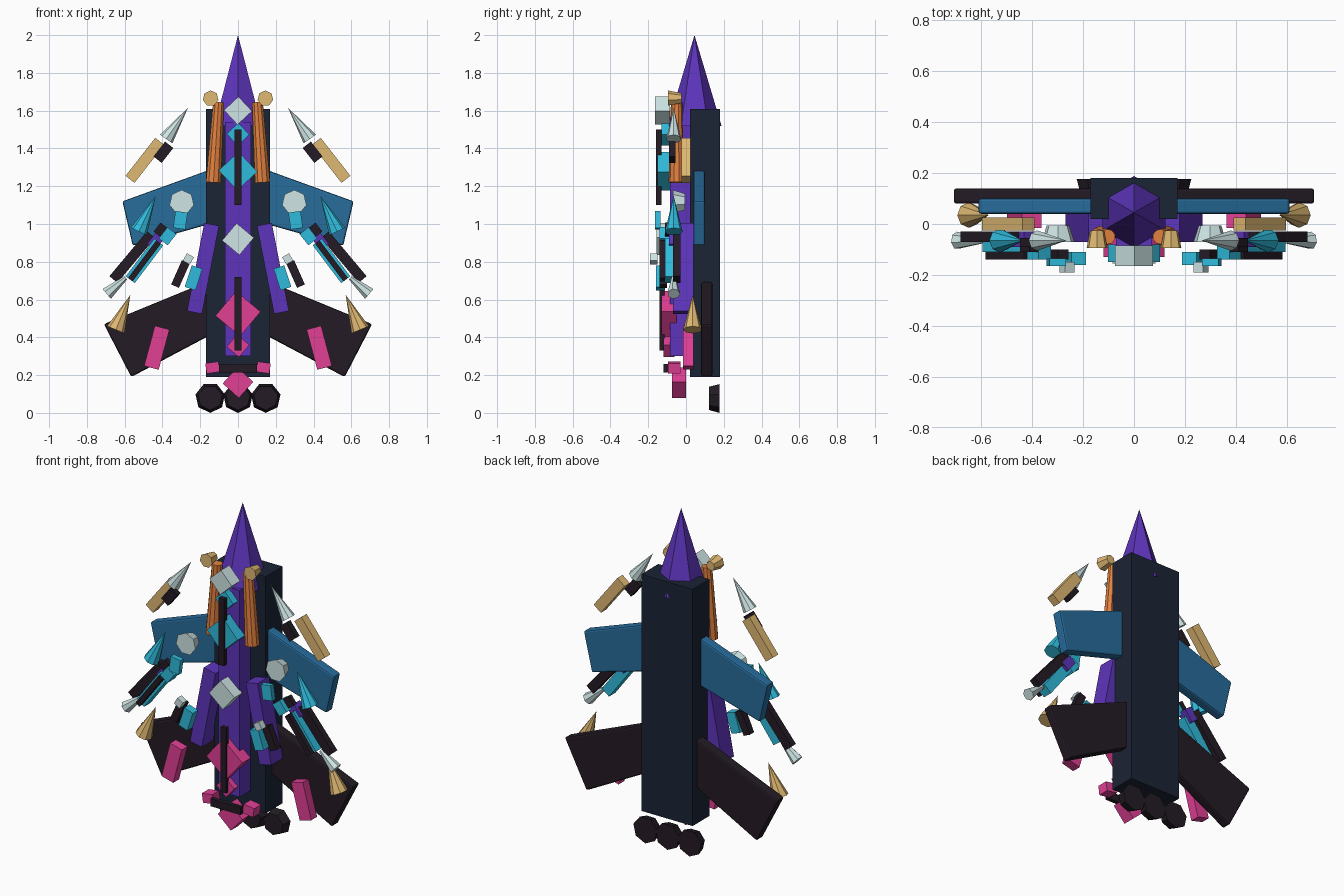
import bpy, bmesh
from math import radians, pi
from mathutils import Vector, Matrix

if "Cube" in bpy.data.objects:
    bpy.data.objects.remove(bpy.data.objects["Cube"])

COLORS = {
    "navy": (0.011, 0.017, 0.035), "purple": (0.11, 0.035, 0.5), "blue": (0.02, 0.15, 0.33),
    "black": (0.017, 0.011, 0.018), "cyan": (0.03, 0.5, 0.72), "magenta": (0.75, 0.05, 0.3),
    "orange": (0.76, 0.22, 0.05), "gold": (0.74, 0.48, 0.17), "ice": (0.62, 0.78, 0.78),
}
MATS = {}
for key, rgb in COLORS.items():
    MATS[key] = bpy.data.materials.new(key)
    MATS[key].diffuse_color = (*rgb, 1)


def finish(name, bm, color):
    bmesh.ops.recalc_face_normals(bm, faces=bm.faces)
    me = bpy.data.meshes.new(name)
    bm.to_mesh(me)
    bm.free()
    me.materials.append(MATS[color])
    ob = bpy.data.objects.new(name, me)
    bpy.context.collection.objects.link(ob)
    return ob


def sides(name, pair):
    return [(name + "_right", 1), (name + "_left", -1)] if pair else [(name, 1)]


def box(name, color, x, z, w, h, y0, y1, tilt=0, pair=False):
    """Box in the front plane; positive tilt leans the top toward the middle."""
    for n, s in sides(name, pair):
        bm = bmesh.new()
        bmesh.ops.create_cube(bm, size=1, matrix=Matrix.Diagonal((w, y1 - y0, h, 1)))
        bm.transform(Matrix.Translation((s * x, (y0 + y1) / 2, z))
                     @ Matrix.Rotation(radians(-tilt * s), 4, 'Y'))
        finish(n, bm, color)


def cone(name, color, a, b, r1, r2, seg=7, pair=False):
    """Cone or frustum from point a (radius r1) to point b (radius r2)."""
    for n, s in sides(name, pair):
        p, q = Vector((a[0] * s, a[1], a[2])), Vector((b[0] * s, b[1], b[2]))
        d = q - p
        bm = bmesh.new()
        bmesh.ops.create_cone(bm, cap_ends=True, segments=seg, radius1=r1, radius2=r2, depth=d.length)
        if r2 == 0:
            bmesh.ops.remove_doubles(bm, verts=bm.verts, dist=1e-5)
        rot = Vector((0, 0, 1)).rotation_difference(d).to_matrix().to_4x4()
        bm.transform(Matrix.Translation((p + q) / 2) @ rot)
        finish(n, bm, color)


def wing(name, color, outline, y0, y1):
    """Extruded outline with softened edges, on both sides."""
    for n, s in sides(name, True):
        bm = bmesh.new()
        f = bm.faces.new([bm.verts.new((s * x, y0, z)) for x, z in outline])
        ext = bmesh.ops.extrude_face_region(bm, geom=[f])["geom"]
        bmesh.ops.translate(bm, vec=(0, y1 - y0, 0),
                            verts=[v for v in ext if isinstance(v, bmesh.types.BMVert)])
        ob = finish(n, bm, color)
        mod = ob.modifiers.new("soft_edge", 'BEVEL')
        mod.width, mod.segments = 0.01, 2


# Body, nose and spine
box("fuselage", "navy", 0, 0.90, 0.34, 1.42, 0.02, 0.18)
cone("nose", "purple", (0, 0.045, 1.52), (0, 0.045, 2.0), 0.143, 0, 6)
box("spine", "purple", 0, 0.92, 0.14, 1.24, -0.085, 0.04)
box("side_panel", "purple", 0.185, 0.765, 0.08, 0.475, -0.07, 0.04, 11, True)

# Wings
wing("main_wing", "blue", [(0.15, 1.287), (0.612, 1.12), (0.557, 0.885), (0.15, 1.0)], 0.04, 0.10)
wing("tail_wing", "black", [(0.15, 0.70), (0.71, 0.47), (0.565, 0.19), (0.15, 0.41)], 0.08, 0.14)

# Engines
for i, x in enumerate((-0.147, 0, 0.147)):
    cone(f"engine_{i + 1}", "black", (x, 0.122, 0.08), (x, 0.177, 0.08), 0.065, 0.08)

# Ornaments along the spine
box("top_gem", "ice", 0, 1.60, 0.105, 0.105, -0.165, -0.085, 43)
box("upper_small_gem", "cyan", 0, 1.475, 0.085, 0.085, -0.13, -0.07, 43)
box("upper_large_gem", "cyan", 0, 1.28, 0.145, 0.145, -0.15, -0.08, 43)
box("upper_strip", "black", 0, 1.30, 0.037, 0.40, -0.158, -0.13)
box("middle_gem", "ice", 0, 0.92, 0.12, 0.12, -0.155, -0.08, 50)
box("lower_large_gem", "magenta", 0, 0.525, 0.17, 0.17, -0.13, -0.05, 50)
box("lower_small_gem", "magenta", 0, 0.355, 0.085, 0.085, -0.12, -0.06, 50)
box("lower_strip", "black", 0, 0.525, 0.037, 0.39, -0.14, -0.115)
box("tail_gem", "magenta", 0, 0.16, 0.115, 0.115, -0.075, 0.0, 48)
box("tail_bar", "black", 0, 0.237, 0.20, 0.045, -0.12, -0.095)
box("tail_block", "magenta", 0.135, 0.24, 0.07, 0.055, -0.095, -0.03, -8, True)

# Cannons beside the nose
cone("cannon", "orange", (0.13, -0.05, 1.22), (0.103, -0.05, 1.645), 0.042, 0.03, 10, True)
cone("cannon_cap", "gold", (0.145, -0.025, 1.665), (0.145, -0.095, 1.665), 0.028, 0.042, 7, True)

# Floating upper blades
box("blade_guard", "gold", 0.493, 1.337, 0.06, 0.255, -0.025, 0.025, 38, True)
box("blade_grip", "black", 0.395, 1.38, 0.055, 0.10, -0.09, -0.055, 38, True)
cone("blade_spike", "ice", (0.38, -0.065, 1.45), (0.265, -0.065, 1.615), 0.04, 0, 8, True)

# Wing pads and tail fins
cone("wing_pad", "ice", (0.298, -0.005, 1.115), (0.298, -0.07, 1.115), 0.045, 0.066, 7, True)
box("tail_fin_block", "magenta", 0.43, 0.345, 0.08, 0.22, -0.015, 0.04, 15, True)
cone("tail_spike", "gold", (0.647, 0.035, 0.44), (0.57, 0.035, 0.625), 0.05, 0, 8, True)

# Arm-mounted guns
box("arm_upper", "cyan", 0.305, 1.02, 0.065, 0.09, -0.165, -0.135, 8, True)
box("arm_joint", "cyan", 0.373, 0.935, 0.06, 0.075, -0.14, -0.07, 38, True)
box("arm_pin", "black", 0.405, 0.965, 0.06, 0.06, -0.11, -0.08, 38, True)
box("arm_collar", "purple", 0.435, 0.91, 0.055, 0.08, -0.09, -0.03, 38, True)
box("gun_body", "cyan", 0.495, 0.805, 0.06, 0.25, -0.11, -0.05, 37, True)
box("gun_strip", "black", 0.495, 0.805, 0.03, 0.25, -0.14, -0.11, 37, True)
box("gun_barrel", "black", 0.56, 0.825, 0.055, 0.31, -0.07, -0.03, 40, True)
cone("gun_muzzle", "ice", (0.595, -0.065, 0.715), (0.695, -0.065, 0.63), 0.012, 0.035, 7, True)
cone("gun_spike", "cyan", (0.525, -0.065, 0.96), (0.435, -0.065, 1.15), 0.047, 0, 8, True)

# Small side guns
box("side_gun_body", "cyan", 0.235, 0.715, 0.06, 0.12, -0.16, -0.11, 18, True)
box("side_gun_barrel", "black", 0.305, 0.735, 0.045, 0.14, -0.14, -0.10, 24, True)
box("side_gun_sight", "ice", 0.263, 0.815, 0.042, 0.045, -0.19, -0.15, 30, True)

for m in bpy.data.materials:
    if m.users and not m.is_grease_pencil:
        m.use_nodes = True
        m.node_tree.nodes["Principled BSDF"].inputs["Base Color"].default_value = m.diffuse_color
